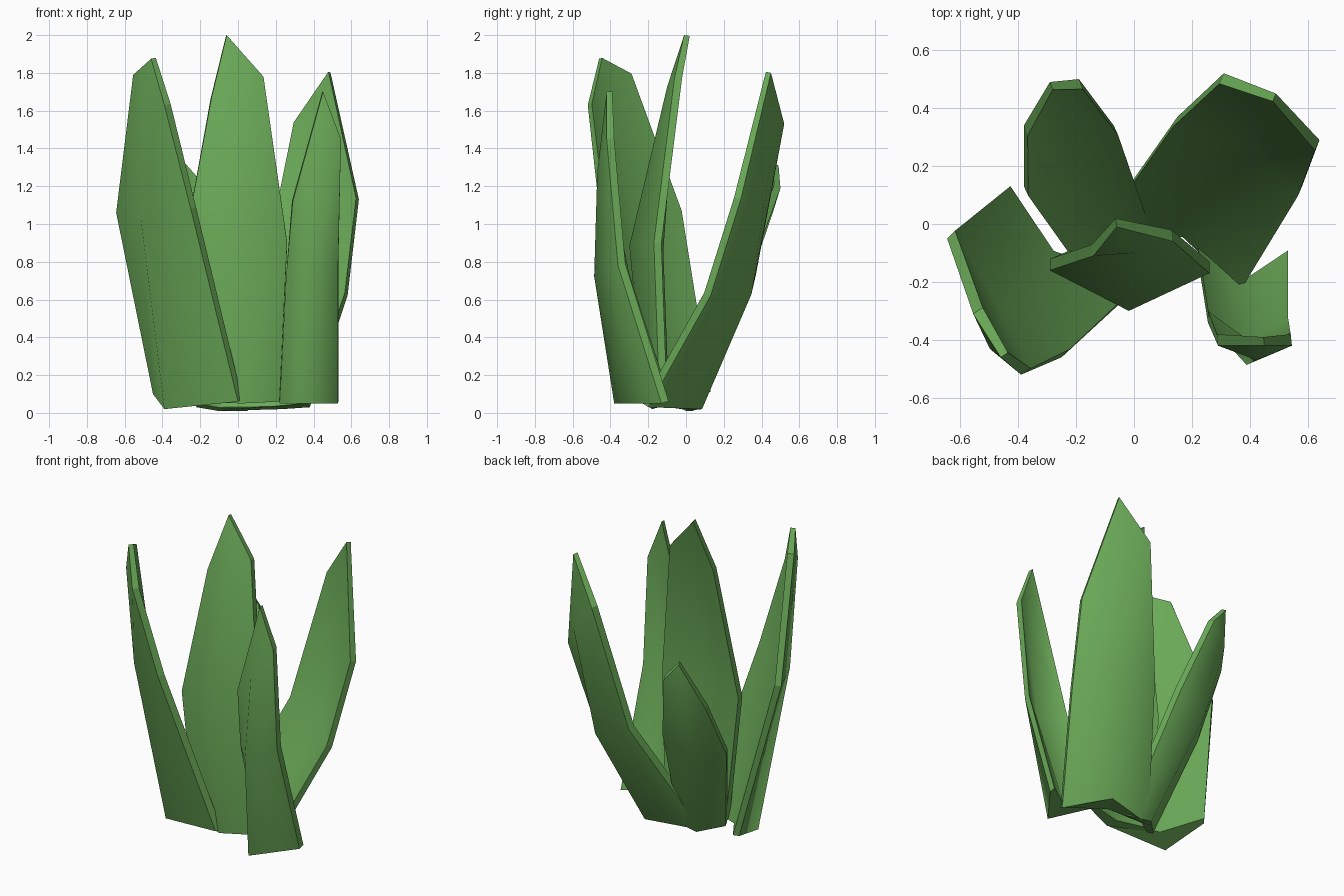
import bpy
import bmesh
from mathutils import Vector

cube = bpy.data.objects.get("Cube")
if cube:
    bpy.data.objects.remove(cube, do_unlink=True)

THICKNESS = 0.04

# One leaf green for the whole plant
green = bpy.data.materials.new("leaf_green")
green.use_nodes = True
leaf_colour = (0.145, 0.4, 0.097, 1)
green.diffuse_color = leaf_colour
bsdf = next(n for n in green.node_tree.nodes if n.type == "BSDF_PRINCIPLED")
bsdf.inputs["Base Color"].default_value = leaf_colour
bsdf.inputs["Roughness"].default_value = 0.8


def sheet(bm, rows, tip):
    """Skin one side of a blade with smooth faces."""
    faces = []
    for low, high in zip(rows, rows[1:]):
        for i in range(len(low) - 1):
            faces.append((low[i], low[i + 1], high[i + 1], high[i]))
    top = rows[-1]
    for i in range(len(top) - 1):
        faces.append((top[i], top[i + 1], tip))
    for verts in faces:
        bm.faces.new(verts).smooth = True


def outline(rows, tip):
    """Base row, up one edge, over the tip and down the other."""
    return (rows[0] + [r[-1] for r in rows[1:]] + [tip]
            + [r[0] for r in reversed(rows[1:])])


def leaf(name, left, right, tip, base_ridge, depths):
    """Folded blade: left and right edges as seen from outside, base to shoulder.

    base_ridge is the foot of the fold, depths how far it stands out above."""
    left = [Vector(p) for p in left]
    right = [Vector(p) for p in right]
    tip = Vector(tip)
    mids = [(a + b) / 2 for a, b in zip(left, right)]
    spine = mids + [tip]
    bm = bmesh.new()
    outer, inner = [], []
    for i, (a, b, mid) in enumerate(zip(left, right, mids)):
        along = spine[i + 1] - spine[max(i - 1, 0)]
        normal = (b - a).cross(along).normalized()
        inset = normal * THICKNESS
        if i == 0:
            # The foot is thick and nearly flat inside
            ridge = Vector(base_ridge)
            inner_ridge = ridge.lerp(mid - inset, 0.6)
        else:
            depth = depths[i - 1]
            ridge = mid + normal * depth
            inner_ridge = ridge - normal * (THICKNESS + depth * 0.25)
        outer.append([bm.verts.new(p) for p in (a, ridge, b)])
        inner.append([bm.verts.new(p)
                      for p in (a - inset, inner_ridge, b - inset)])
    outer_tip = bm.verts.new(tip)
    inner_tip = bm.verts.new(tip - inset * 0.75)

    sheet(bm, outer, outer_tip)
    sheet(bm, inner, inner_tip)

    # Flat rim joining both sides, kept sharp
    rim_out, rim_in = outline(outer, outer_tip), outline(inner, inner_tip)
    for i in range(len(rim_out)):
        j = (i + 1) % len(rim_out)
        face = bm.faces.new((rim_out[j], rim_out[i], rim_in[i], rim_in[j]))
        face.smooth = False
        for edge in face.edges:
            edge.smooth = False

    bmesh.ops.recalc_face_normals(bm, faces=bm.faces)
    mesh = bpy.data.meshes.new(name)
    bm.to_mesh(mesh)
    bm.free()
    mesh.materials.append(green)
    obj = bpy.data.objects.new(name, mesh)
    bpy.context.collection.objects.link(obj)


# Leaf leaning to the front, on the model's right
leaf("front_right_leaf",
     left=[(-.45, .1, .1), (-.645, -.05, 1.06), (-.555, -.31, 1.79)],
     right=[(0, -.23, .06), (-.25, -.46, 1.08), (-.39, -.52, 1.63)],
     tip=(-.46, -.46, 1.875), base_ridge=(-.39, -.18, .02), depths=(.1, .03))

# Short leaf at the back, on the model's right
leaf("back_right_leaf",
     left=[(.05, 0, .01), (-.07, .34, .75), (-.19, .5, 1.19)],
     right=[(-.22, -.09, .03), (-.38, .13, .62), (-.38, .34, .99)],
     tip=(-.29, .49, 1.31), base_ridge=(-.1, .04, .01), depths=(.1, .05))

# Tallest leaf in the middle
leaf("centre_leaf",
     left=[(-.22, -.13, .06), (-.29, -.16, .86), (-.14, -.11, 1.67)],
     right=[(.22, -.14, .06), (.26, -.17, .9), (.135, -.06, 1.78)],
     tip=(-.06, -.01, 2), base_ridge=(.02, -.22, .05), depths=(.135, .015))

# Broad leaf leaning to the back, on the model's left
leaf("back_left_leaf",
     left=[(.38, -.2, .03), (.58, .13, .62), (.64, .29, 1.13)],
     right=[(-.11, 0, .01), (.15, .37, .73), (.31, .52, 1.53)],
     tip=(.49, .45, 1.8), base_ridge=(.235, .085, .02), depths=(.115, .045))

# Narrow leaf at the front, on the model's left
leaf("front_left_leaf",
     left=[(.22, -.12, .05), (.255, -.34, .73), (.29, -.42, 1.12)],
     right=[(.53, -.13, .05), (.53, -.36, .78), (.545, -.42, 1.45)],
     tip=(.45, -.42, 1.7), base_ridge=(.34, -.38, .05), depths=(.14, .05))
